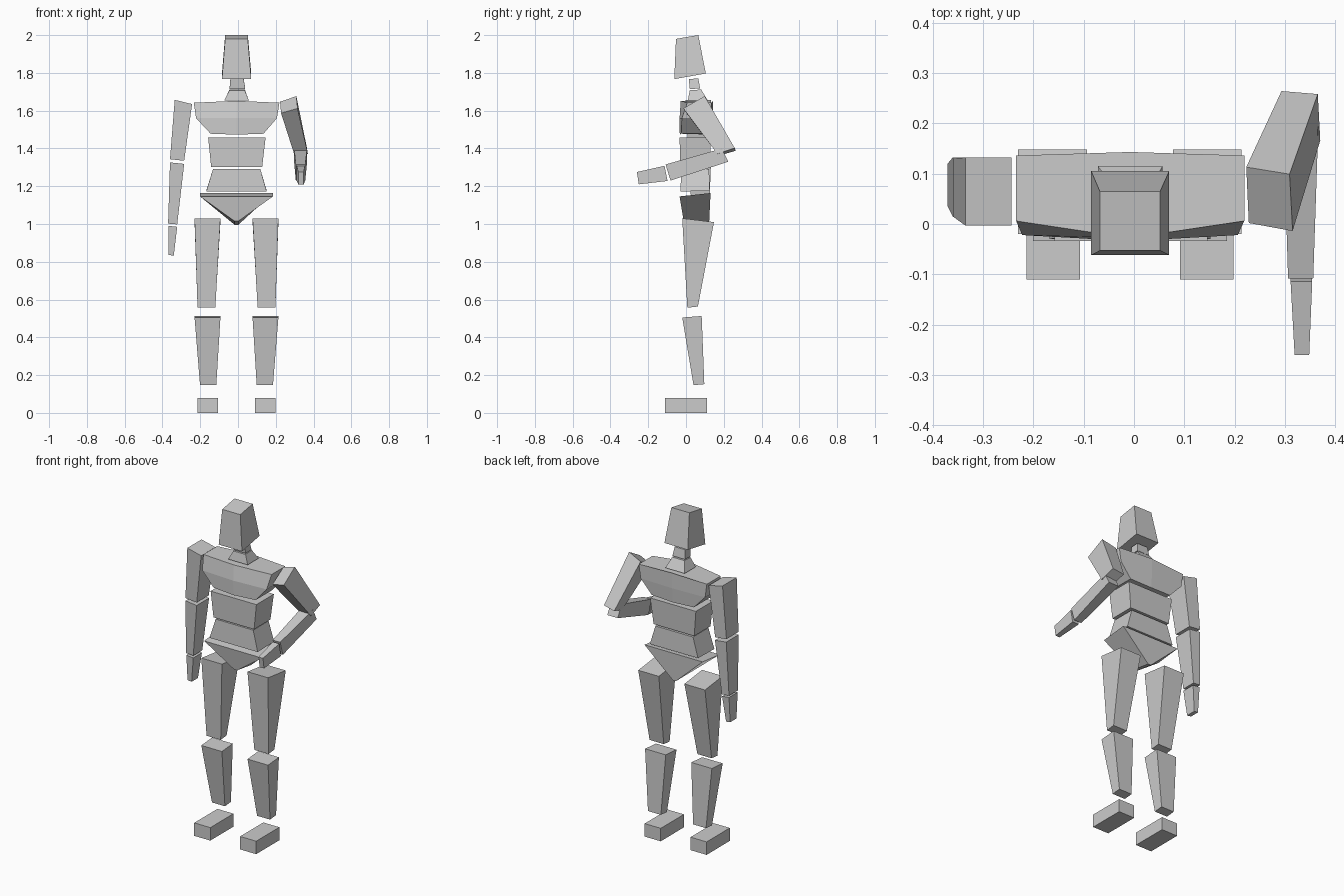
import bpy, bmesh

CX = -0.008  # symmetry line of the body


def end(x0, x1, front, back, roll=0.0):
    """Four-cornered section: front/back are (y, z); roll lifts the x0 side."""
    (yf, zf), (yb, zb) = front, back
    return [(x0, yf, zf + roll), (x1, yf, zf), (x1, yb, zb), (x0, yb, zb + roll)]


def loft(name, *rings):
    """Closed flat-faced solid through sections with equal point counts."""
    bm = bmesh.new()
    rows = [[bm.verts.new(p) for p in r] for r in rings]
    n = len(rows[0])
    for a, b in zip(rows, rows[1:]):
        for i in range(n):
            j = (i + 1) % n
            bm.faces.new((a[i], a[j], b[j], b[i]))
    bm.faces.new(rows[0][::-1])
    bm.faces.new(rows[-1])
    bmesh.ops.recalc_face_normals(bm, faces=bm.faces)
    mesh = bpy.data.meshes.new(name)
    bm.to_mesh(mesh)
    bm.free()
    ob = bpy.data.objects.new(name, mesh)
    bpy.context.collection.objects.link(ob)
    return ob


def chest_ring(x0, x1, z, zmid, yf, yf_mid, yb, yb_mid):
    return [(x0, yf, z), (CX, yf_mid, zmid), (x1, yf, z),
            (x1, yb, z), (CX, yb_mid, zmid), (x0, yb, z)]


# Head and neck
loft("head",
     end(-0.085, 0.07, (-0.062, 1.767), (0.105, 1.797)),
     end(-0.068, 0.052, (-0.053, 1.98), (0.065, 2.0)))
loft("upper_neck",
     end(-0.045, 0.038, (0.02, 1.715), (0.075, 1.717)),
     end(-0.040, 0.030, (0.015, 1.768), (0.065, 1.77)))
loft("lower_neck",
     end(-0.072, 0.057, (0.01, 1.655), (0.115, 1.655)),
     end(-0.045, 0.036, (0.02, 1.708), (0.08, 1.712)))

# Torso
loft("chest",
     chest_ring(-0.145, 0.135, 1.478, 1.473, -0.025, -0.033, 0.132, 0.137),
     chest_ring(-0.222, 0.206, 1.56, 1.56, -0.022, -0.034, 0.136, 0.143),
     chest_ring(-0.234, 0.219, 1.642, 1.652, 0.006, -0.028, 0.136, 0.143))
loft("upper_abdomen",
     end(-0.142, 0.128, (-0.03, 1.302), (0.125, 1.302)),
     end(-0.158, 0.146, (-0.034, 1.457), (0.132, 1.457)))
loft("lower_abdomen",
     end(-0.168, 0.152, (-0.03, 1.172), (0.126, 1.176)),
     end(-0.132, 0.118, (-0.024, 1.292), (0.122, 1.292)))
loft("pelvis",
     end(-0.018, 0.002, (-0.012, 1.015), (0.122, 0.996)),
     end(-0.201, 0.185, (-0.034, 1.146), (0.13, 1.164)))

# Legs, one side reflected to the other
for side, s in (("left", 1), ("right", -1)):
    def leg(a, b, front, back):
        return end(CX + s * a, CX + s * b, front, back)
    loft(side + "_thigh",
         leg(0.112, 0.206, (0.007, 0.557), (0.063, 0.563)),
         leg(0.085, 0.222, (-0.02, 1.03), (0.148, 1.01)))
    loft(side + "_shin",
         leg(0.107, 0.193, (0.04, 0.147), (0.097, 0.152)),
         leg(0.085, 0.222, (-0.02, 0.505), (0.083, 0.513)))
    loft(side + "_foot",
         leg(0.099, 0.206, (-0.11, 0), (0.11, 0)),
         leg(0.099, 0.206, (-0.11, 0.078), (0.11, 0.078)))

# Hanging arm
loft("right_upper_arm",
     end(-0.360, -0.285, (0.015, 1.335), (0.13, 1.335), 0.008),
     end(-0.335, -0.243, (-0.003, 1.635), (0.132, 1.635), 0.022))
loft("right_forearm",
     end(-0.370, -0.322, (0.035, 0.998), (0.12, 0.998), 0.004),
     end(-0.360, -0.285, (0.015, 1.318), (0.132, 1.318), 0.008))
loft("right_hand",
     end(-0.367, -0.340, (0.045, 0.833), (0.105, 0.833), 0.003),
     end(-0.368, -0.322, (0.035, 0.985), (0.117, 0.985), 0.005))

# Bent arm, elbow pushed back
loft("left_upper_arm",
     [(0.228, 0.002, 1.587), (0.315, -0.014, 1.612),
      (0.309, 0.099, 1.677), (0.223, 0.113, 1.647)],
     [(0.300, 0.175, 1.362), (0.370, 0.166, 1.372),
      (0.365, 0.258, 1.402), (0.293, 0.264, 1.388)])
loft("left_forearm",
     end(0.297, 0.366, (0.19, 1.40), (0.224, 1.33)),
     end(0.306, 0.356, (-0.108, 1.315), (-0.082, 1.23)))
loft("left_hand",
     end(0.311, 0.354, (-0.114, 1.308), (-0.098, 1.228)),
     end(0.319, 0.348, (-0.26, 1.275), (-0.25, 1.21)))
